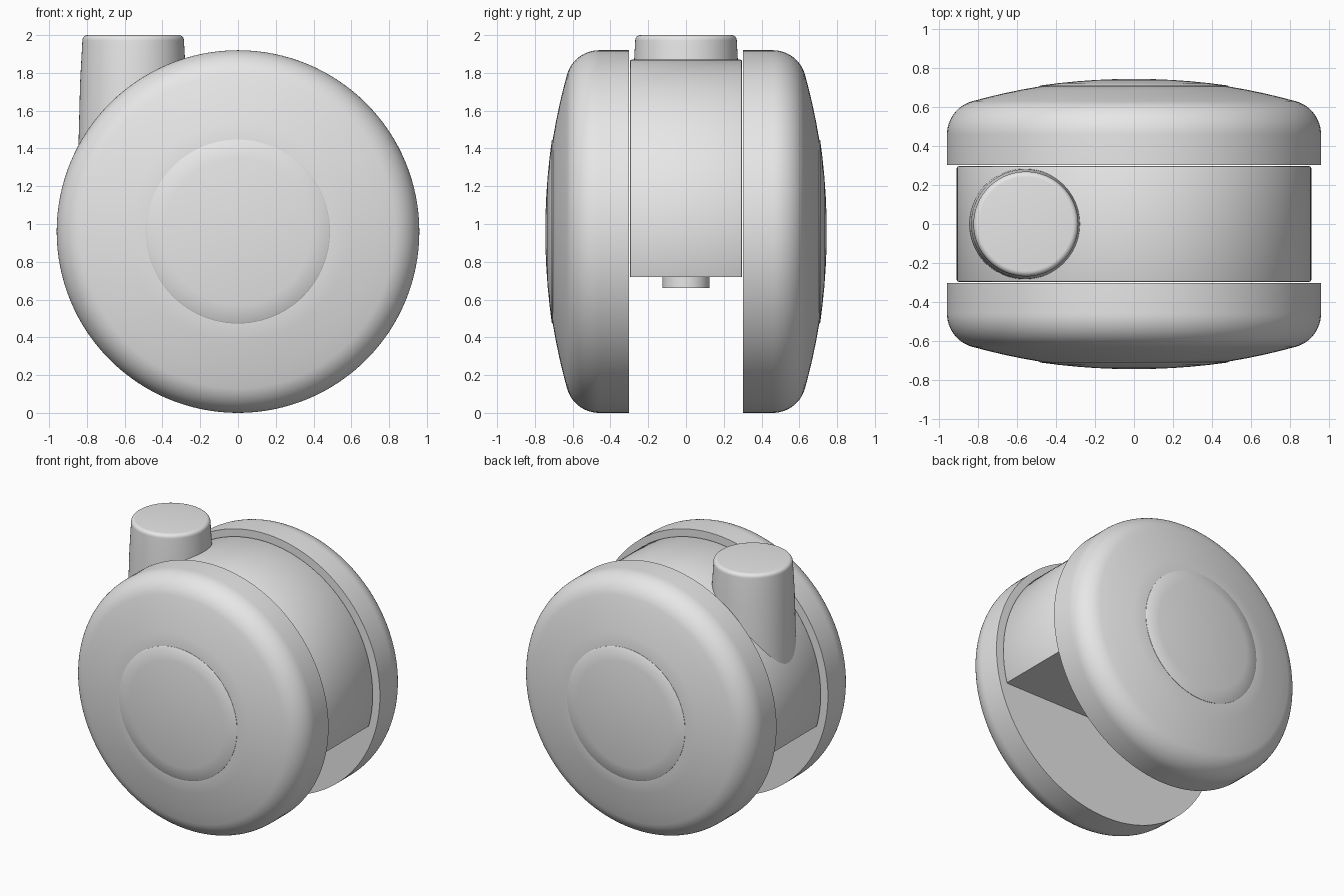
import bpy
import bmesh
from math import sin, cos, pi, atan
from mathutils import Matrix, Vector

cube = bpy.data.objects.get("Cube")
if cube:
    bpy.data.objects.remove(cube, do_unlink=True)

grey = bpy.data.materials.new("plain_grey")
grey.use_nodes = True
grey.diffuse_color = (0.8, 0.8, 0.8, 1)
grey.node_tree.nodes["Principled BSDF"].inputs["Base Color"].default_value = grey.diffuse_color

AXLE = Vector((0, 0, 0.96))
STEM_X = -0.555


def lathe(name, profile, matrix, steps=128, cut_z=None):
    """Spin (radius, height) points about local z, then place the part."""
    bm = bmesh.new()
    verts = [bm.verts.new((r, 0, h)) for r, h in profile]
    edges = [bm.edges.new(pair) for pair in zip(verts, verts[1:])]
    bmesh.ops.spin(bm, geom=verts + edges, cent=(0, 0, 0), axis=(0, 0, 1),
                   angle=2 * pi, steps=steps, use_duplicate=False)
    bmesh.ops.remove_doubles(bm, verts=bm.verts[:], dist=1e-4)
    bm.transform(matrix)
    if cut_z is not None:
        geom = bm.verts[:] + bm.edges[:] + bm.faces[:]
        cut = bmesh.ops.bisect_plane(bm, geom=geom, plane_co=(0, 0, cut_z),
                                     plane_no=(0, 0, 1), clear_inner=True)
        rim = [e for e in cut["geom_cut"] if isinstance(e, bmesh.types.BMEdge)]
        bmesh.ops.holes_fill(bm, edges=rim, sides=0)
    bmesh.ops.recalc_face_normals(bm, faces=bm.faces[:])
    mesh = bpy.data.meshes.new(name)
    bm.to_mesh(mesh)
    bm.free()
    mesh.materials.append(grey)
    obj = bpy.data.objects.new(name, mesh)
    bpy.context.collection.objects.link(obj)
    bpy.ops.object.select_all(action="DESELECT")
    obj.select_set(True)
    bpy.context.view_layer.objects.active = obj
    bpy.ops.object.shade_smooth_by_angle()
    return obj


def dome(r, curve):
    return 0.745 - r * r / (2 * curve)


# Wheel section: flat inner face, straight tread, round shoulder, domed face
R, SHOULDER_R, CURVE = 0.96, 0.83, 3.0
tilt = atan(SHOULDER_R / CURVE)
fillet = (R - SHOULDER_R) / (1 - sin(tilt))
centre_r = R - fillet
centre_y = dome(SHOULDER_R, CURVE) - fillet * cos(tilt)
wheel = [(0, 0.303), (R, 0.303)]
for i in range(13):
    a = (pi / 2 - tilt) * i / 12
    wheel.append((centre_r + fillet * cos(a), centre_y + fillet * sin(a)))
wheel += [(r, dome(r, CURVE)) for r in (0.75, 0.67, 0.58, 0.49)]
wheel.append((0, 0.68))

# Slightly raised hub cap
CAP_R = 0.487
cap = [(CAP_R, 0.69), (CAP_R, dome(CAP_R, 3.4) - 0.003)]
cap += [(CAP_R * f, dome(CAP_R * f, 3.4)) for f in (0.99, 0.8, 0.6, 0.4, 0.2, 0)]

for side, sign in (("front", 1), ("back", -1)):
    place = Matrix.Translation(AXLE) @ Matrix.Rotation(sign * pi / 2, 4, "X")
    lathe(side + "_wheel", wheel, place)
    lathe(side + "_hub_cap", cap, place, 96)

# Housing between the wheels, cut flat underneath
housing = [(0, -0.297), (0.9, -0.297), (0.907, -0.294), (0.91, -0.287),
           (0.91, 0.287), (0.907, 0.294), (0.9, 0.297), (0, 0.297)]
lathe("housing", housing, Matrix.Translation(AXLE) @ Matrix.Rotation(pi / 2, 4, "X"),
      cut_z=0.72)

# Tapered stem socket with a rounded top rim
stem = [(0, 1.2), (0.292, 1.2), (0.29, 1.4), (0.281, 1.75), (0.269, 1.97)]
stem += [(0.241 + 0.028 * cos(a), 1.972 + 0.028 * sin(a))
         for a in (pi * i / 12 for i in range(1, 7))]
stem.append((0, 2.0))
at_stem = Matrix.Translation((STEM_X, 0, 0))
lathe("stem_socket", stem, at_stem, 96)

# Pin end showing below the housing
pin = [(0, 0.66), (0.125, 0.66), (0.125, 0.8), (0, 0.8)]
lathe("stem_pin", pin, at_stem, 48)
